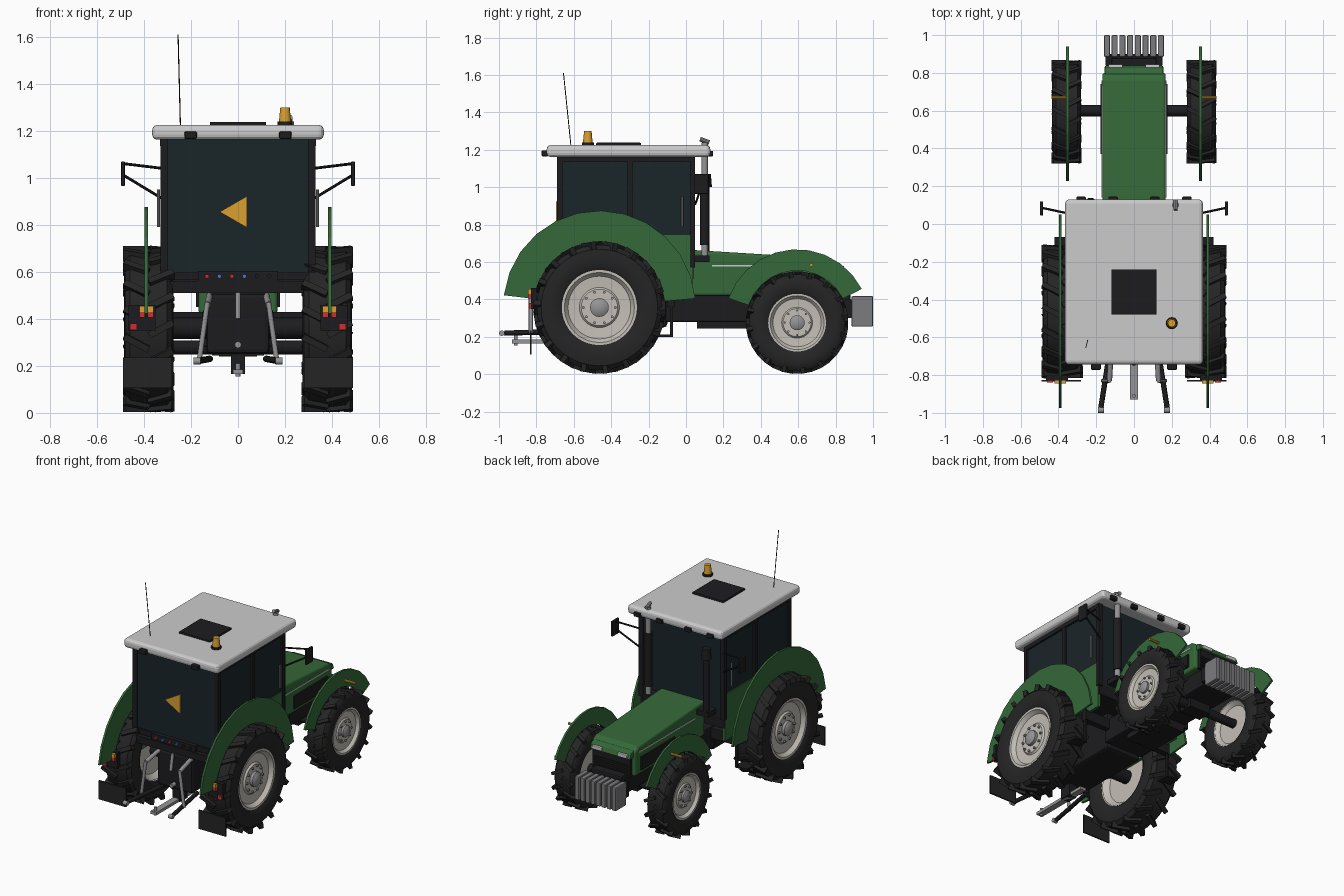
import bpy, bmesh, math
from mathutils import Vector, Matrix

if "Cube" in bpy.data.objects:
    bpy.data.objects.remove(bpy.data.objects["Cube"])

def mat(name, r, g, b):
    m = bpy.data.materials.new(name)
    m.diffuse_color = (r, g, b, 1)
    m.use_nodes = True
    m.node_tree.nodes["Principled BSDF"].inputs["Base Color"].default_value = m.diffuse_color
    return m

GREEN = mat("green", .035, .14, .04)
BLACK = mat("black", .012, .012, .014)
RUBBER = mat("rubber", .018, .018, .018)
GLASS = mat("glass", .01, .018, .022)
ROOF = mat("pale_grey", .6, .6, .6)
RIM = mat("rim_cream", .55, .52, .47)
STEEL = mat("steel", .3, .3, .31)
WEIGHT = mat("weight_grey", .2, .2, .21)
AMBER = mat("amber", .7, .35, .03)
RED = mat("red", .6, .03, .03)
BLUE = mat("blue", .05, .2, .6)

def finish(name, bm, m, smooth=False):
    bmesh.ops.recalc_face_normals(bm, faces=bm.faces)
    me = bpy.data.meshes.new(name)
    bm.to_mesh(me)
    bm.free()
    me.materials.append(m)
    ob = bpy.data.objects.new(name, me)
    bpy.context.collection.objects.link(ob)
    if smooth:
        bpy.ops.object.select_all(action='DESELECT')
        ob.select_set(True)
        bpy.context.view_layer.objects.active = ob
        bpy.ops.object.shade_smooth_by_angle(angle=math.radians(35))
    return ob

def bevel(ob, w, seg=2):
    b = ob.modifiers.new("bevel", 'BEVEL')
    b.width, b.segments, b.limit_method = w, seg, 'ANGLE'
    return ob

def add_box(bm, size, matrix):
    bmesh.ops.create_cube(bm, size=1, matrix=matrix @ Matrix.Diagonal((*size, 1)))

def box(name, x0, x1, y0, y1, z0, z1, m, bev=0):
    bm = bmesh.new()
    add_box(bm, (abs(x1 - x0), y1 - y0, z1 - z0),
            Matrix.Translation(((x0 + x1) / 2, (y0 + y1) / 2, (z0 + z1) / 2)))
    ob = finish(name, bm, m)
    return bevel(ob, bev) if bev else ob

def rod(name, p, q, r, m, n=12, r2=None):
    p, q = Vector(p), Vector(q)
    d = q - p
    bm = bmesh.new()
    bmesh.ops.create_cone(bm, cap_ends=True, segments=n, radius1=r, radius2=r if r2 is None else r2, depth=d.length,
                          matrix=Matrix.Translation((p + q) / 2) @ d.to_track_quat('Z', 'Y').to_matrix().to_4x4())
    return finish(name, bm, m, True)

def prism(name, pts, x0, x1, m):
    """Side profile (y, z) extruded across x."""
    bm = bmesh.new()
    f = bm.faces.new([bm.verts.new((x0, y, z)) for y, z in pts])
    g = bmesh.ops.extrude_face_region(bm, geom=[f])
    bmesh.ops.translate(bm, vec=(x1 - x0, 0, 0), verts=[v for v in g['geom'] if isinstance(v, bmesh.types.BMVert)])
    return finish(name, bm, m)

def lathe(name, prof, c, s, m, n=40):
    """Profile of (sideways, radius) spun about the axle."""
    bm = bmesh.new()
    rings = []
    for x, r in prof:
        if r == 0:
            rings.append([bm.verts.new((c[0] + s * x, c[1], c[2]))] * n)
        else:
            rings.append([bm.verts.new((c[0] + s * x, c[1] + r * math.cos(a), c[2] + r * math.sin(a)))
                          for a in (2 * math.pi * i / n for i in range(n))])
    for a, b in zip(rings, rings[1:]):
        for i in range(n):
            j = (i + 1) % n
            bm.faces.new(list(dict.fromkeys((a[i], a[j], b[j], b[i]))))
    return finish(name, bm, m, True)

def wheel(tag, s, x, y, z, w, R, lug_r, rim, hub, bolts, lugs):
    c = (s * x, y, z)
    lathe(tag + "_tire", [(-.8 * w, rim), (-.95 * w, rim * 1.12), (-w, .8 * R), (-.95 * w, .93 * R), (-.75 * w, R),
                          (.75 * w, R), (.95 * w, .93 * R), (w, .8 * R), (.95 * w, rim * 1.12), (.8 * w, rim)],
          c, s, RUBBER)
    lathe(tag + "_rim", [(-.5 * w, 0), (-.5 * w, rim * .85), (-.85 * w, rim * 1.03), (.85 * w, rim * 1.03),
                         (.85 * w, rim * .96), (.6 * w, rim * .86), (.55 * w, rim * .55), (.66 * w, rim * .5),
                         (.66 * w, 0)], c, s, RIM)
    lathe(tag + "_hub", [(.6 * w, hub), (.85 * w, hub), (.95 * w, hub * .7), (w, 0)], c, s, STEEL, 20)
    # wheel bolts
    bm = bmesh.new()
    for i in range(bolts):
        a = 2 * math.pi * i / bolts
        p = Vector((c[0] + s * .68 * w, y + rim * .44 * math.cos(a), z + rim * .44 * math.sin(a)))
        bmesh.ops.create_cone(bm, cap_ends=True, segments=6, radius1=rim * .04, radius2=rim * .04, depth=.02,
                              matrix=Matrix.Translation(p) @ Matrix.Rotation(math.pi / 2, 4, 'Y'))
    finish(tag + "_bolts", bm, STEEL)
    # angled tread lugs, alternating left and right
    bm = bmesh.new()
    for i in range(lugs * 2):
        t = 1 if i % 2 else -1
        M = (Matrix.Translation(c) @ Matrix.Rotation(2 * math.pi * i / (lugs * 2), 4, 'X')
             @ Matrix.Translation((t * w * .5, 0, 0)) @ Matrix.Rotation(t * math.radians(28), 4, 'Z'))
        add_box(bm, (w * 1.1, R * .085, lug_r - R * .93), M @ Matrix.Translation((0, 0, (lug_r + R * .93) / 2)))
    finish(tag + "_lugs", bm, RUBBER)

def fender(name, s, x, y, z, ro, ri, a0, a1, n):
    A = [math.radians(a0 + (a1 - a0) * i / n) for i in range(n + 1)]
    pts = [(y + ro * math.cos(a), z + ro * math.sin(a)) for a in A]
    pts += [(y + ri * math.cos(a), z + ri * math.sin(a)) for a in reversed(A)]
    prism(name, pts, s * (x - .007), s * (x + .007), GREEN)

# chassis, gearbox, axles
box("gearbox", -.135, .135, -.70, -.1, .25, .51, BLACK, .02)
box("chassis", -.15, .15, -.11, .36, .28, .44, BLACK, .01)
box("oil_pan", -.11, .11, .06, .36, .245, .29, BLACK)
box("front_frame", -.12, .12, .34, .88, .3, .44, BLACK, .01)
rod("rear_axle", (-.36, -.46, .36), (.36, -.46, .36), .045, BLACK, 16)
rod("front_axle", (-.34, .6, .278), (.34, .6, .278), .03, BLACK, 16)
box("front_axle_pivot", -.08, .08, .55, .65, .24, .32, BLACK)

# hood, nose, grille
bevel(prism("hood", [(.03, .42), (.03, .665), (.76, .62), (.80, .595), (.80, .42)], -.168, .168, GREEN), .015, 3)
bevel(prism("nose", [(.79, .55), (.79, .60), (.825, .59), (.84, .55)], -.155, .155, GREEN), .006)
box("grille", -.145, .145, .79, .825, .42, .55, BLACK)
for i in range(6):
    box("grille_bar", -.14, .14, .82, .83, .43 + i * .014, .435 + i * .014, BLACK)

# front weights
box("weight_bracket", -.15, .15, .84, .9, .3, .40, BLACK)
for i in range(8):
    x = -.143 + i * .0408
    box("front_weight", x - .016, x + .016, .885, 1.0, .255, .418, WEIGHT, .006)

# cab, roof
box("cab_glass", -.318, .318, -.682, .04, .58, 1.17, GLASS)
box("cab_floor", -.32, .32, -.68, .04, .51, .585, BLACK)
bevel(box("roof", -.365, .365, -.745, .13, 1.162, 1.225, ROOF), .022, 3)
box("roof_hatch", -.12, .12, -.48, -.24, 1.22, 1.238, BLACK, .005)
box("rear_beam", -.32, .32, -.715, -.66, .51, .56, BLACK)
box("rear_sill", -.33, .33, -.695, -.665, .565, .6, BLACK)
box("control_panel", -.17, .17, -.71, -.68, .56, .603, BLACK)
for i, m in enumerate((RED, BLUE, RED, BLUE, BLACK, BLACK)):
    x = -.132 + i * .053
    rod("coupler", (x, -.70, .581), (x, -.722, .581), .009, m, 10)
bm = bmesh.new()
bmesh.ops.create_cone(bm, cap_ends=True, segments=3, radius1=.078, radius2=.078, depth=.01,
                      matrix=Matrix.Translation((0, -.69, .855)) @ Matrix.Rotation(math.pi / 2, 4, 'X')
                      @ Matrix.Rotation(math.pi / 2, 4, 'Z'))
finish("warning_triangle", bm, AMBER)

# roof fittings, stacks
rod("beacon_base", (.2, -.525, 1.22), (.2, -.525, 1.24), .032, BLACK, 20)
rod("beacon", (.2, -.525, 1.238), (.2, -.525, 1.3), .026, AMBER, 20, .02)
rod("antenna", (-.245, -.615, 1.22), (-.255, -.655, 1.61), .0025, BLACK, 6)
rod("exhaust_pipe", (.22, .1, .62), (.22, .1, 1.24), .018, STEEL, 16)
rod("exhaust_muffler", (.22, .1, .69), (.22, .1, 1.06), .026, BLACK, 16)
rod("exhaust_flap", (.22, .075, 1.257), (.22, .125, 1.24), .012, STEEL, 10)
rod("intake_pipe", (-.23, .105, .62), (-.23, .105, 1.03), .02, BLACK, 16)
rod("intake_cap", (-.23, .105, 1.0), (-.23, .105, 1.07), .034, BLACK, 16, .028)
box("stack_shelf", -.26, .25, .03, .125, .6, .635, BLACK)

# drawbar, power shaft, top link
box("drawbar", -.022, .022, -.93, -.5, .165, .185, STEEL)
rod("drawbar_pin", (0, -.91, .155), (0, -.91, .21), .01, STEEL)
box("drawbar_hanger", -.03, .03, -.68, -.6, .165, .26, BLACK)
rod("power_shaft", (0, -.69, .29), (0, -.735, .29), .014, STEEL)
rod("top_link", (0, -.72, .51), (0, -.74, .40), .011, STEEL)

for s in (-1, 1):
    # wheels and fenders
    wheel("rear_wheel", s, .38, -.463, .357, .105, .335, .353, .195, .05, 10, 18)
    wheel("front_wheel", s, .357, .594, .276, .076, .258, .273, .15, .04, 8, 16)
    fender("rear_fender", s, .39, -.463, .36, .515, .35, 5, 173, 12)
    fender("front_fender", s, .352, .594, .28, .388, .275, 27, 161, 10)
    rod("front_marker", (s * .35, .67, .585), (s * .436, .67, .585), .009, AMBER, 10)
    # cab sides
    box("cab_lower_panel", s * .305, s * .325, -.66, .035, .42, .745, GREEN)
    for y in (-.675, -.3, .035):
        box("cab_pillar", s * .298, s * .33, y - .014, y + .014, .57, 1.17, BLACK)
    box("cab_top_rail", s * .3, s * .331, -.688, .048, 1.135, 1.168, BLACK)
    rod("door_handle", (s * .338, -.02, .79), (s * .338, -.02, .95), .006, STEEL, 8)
    # mirrors
    box("mirror", s * .481, s * .498, .045, .12, .965, 1.07, BLACK, .005)
    rod("mirror_arm_upper", (s * .32, .05, 1.04), (s * .485, .085, 1.06), .006, BLACK, 8)
    rod("mirror_arm_lower", (s * .32, .05, .91), (s * .485, .085, 1.01), .006, BLACK, 8)
    # hood sides, headlights
    box("hood_side_grille", s * .16, s * .178, .37, .74, .45, .54, BLACK)
    box("hood_stripe", s * .16, s * .171, .14, .76, .575, .583, ROOF)
    box("headlight", s * .06, s * .135, .815, .845, .555, .58, ROOF, .004)
    # work lights on the roof
    box("rear_work_light", s * .175, s * .228, -.772, -.735, 1.165, 1.197, BLACK, .006)
    for x in (.11, .28):
        box("front_work_light", s * (x - .025), s * (x + .025), .115, .145, 1.165, 1.195, BLACK, .006)
    # tail lights and mud flaps
    box("tail_light_red", s * .36, s * .42, -.845, -.825, .405, .43, RED)
    box("tail_light_amber", s * .36, s * .42, -.845, -.825, .43, .455, AMBER)
    box("tail_reflector", s * .43, s * .46, -.84, -.825, .352, .38, RED)
    box("light_bracket", s * .35, s * .465, -.828, -.8, .35, .46, BLACK)
    box("mud_flap", s * .28, s * .49, -.835, -.825, .105, .235, RUBBER)
    # three-point linkage
    rod("lower_link", (s * .12, -.62, .23), (s * .175, -.97, .22), .014, BLACK)
    rod("link_ball", (s * .16, -.985, .22), (s * .19, -.985, .22), .015, STEEL)
    rod("lift_arm", (s * .12, -.66, .5), (s * .13, -.83, .46), .014, STEEL)
    rod("lift_rod", (s * .13, -.83, .47), (s * .165, -.83, .22), .011, STEEL)
    # cab steps
    box("step_plate", s * .33, s * .42, -.16, -.07, .2, .212, BLACK)
    box("step_hanger", s * .33, s * .345, -.085, -.07, .2, .44, BLACK)
    box("step_bracket", s * .14, s * .345, -.1, -.06, .36, .43, BLACK)
